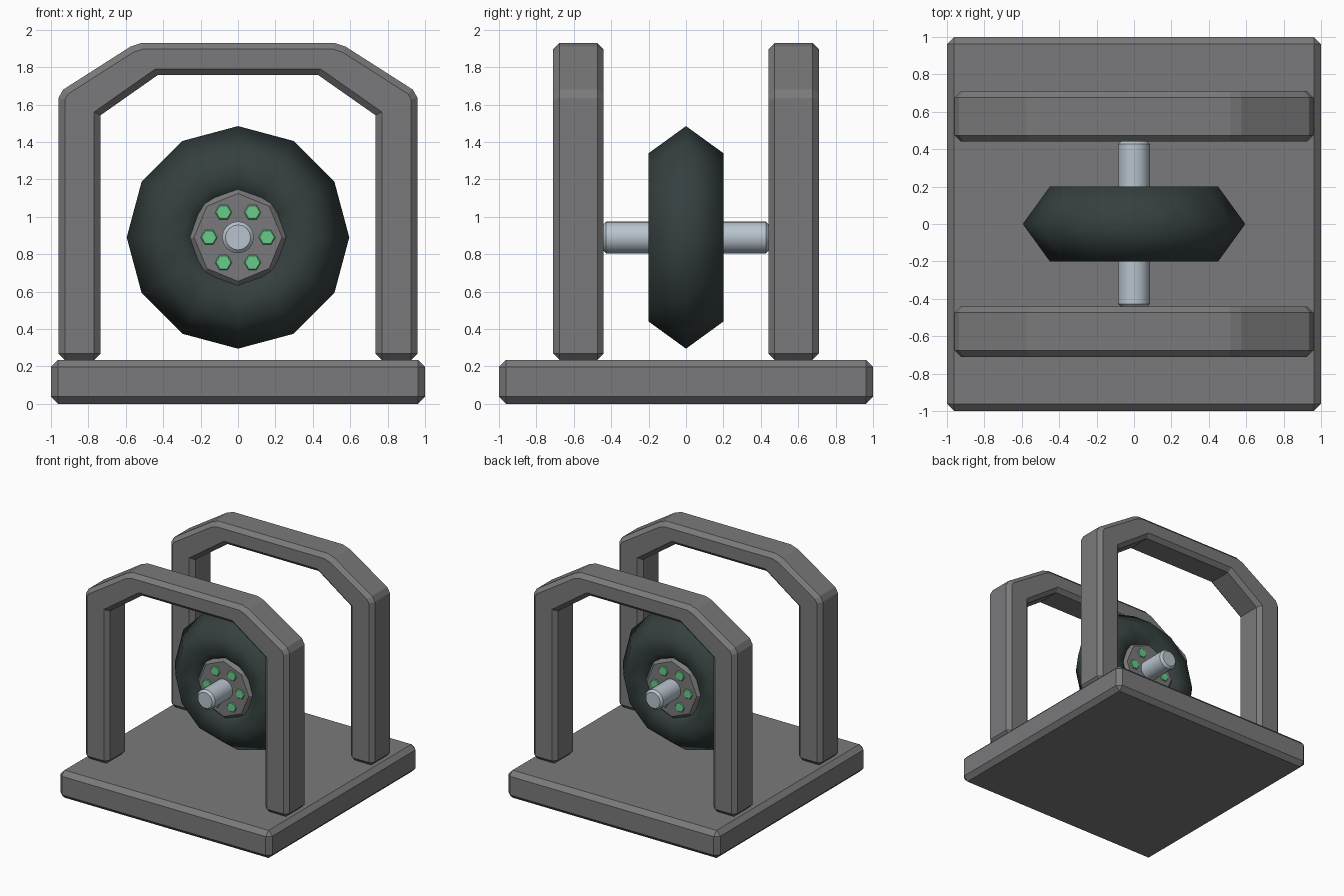
import bpy, bmesh, math

if "Cube" in bpy.data.objects:
    bpy.data.objects.remove(bpy.data.objects["Cube"])

WHEEL_Z = 0.89


def material(name, rgb):
    m = bpy.data.materials.new(name)
    m.diffuse_color = (*rgb, 1)
    m.use_nodes = True
    m.node_tree.nodes["Principled BSDF"].inputs["Base Color"].default_value = m.diffuse_color
    return m


GREY = material("frame grey", (0.195, 0.195, 0.2))
RUBBER = material("dark rubber", (0.036, 0.05, 0.05))
STEEL = material("pale steel", (0.48, 0.55, 0.61))
GREEN = material("bolt green", (0.14, 0.60, 0.26))


def finish(bm, name, mat):
    bmesh.ops.recalc_face_normals(bm, faces=bm.faces[:])
    mesh = bpy.data.meshes.new(name)
    bm.to_mesh(mesh)
    bm.free()
    mesh.materials.append(mat)
    obj = bpy.data.objects.new(name, mesh)
    bpy.context.collection.objects.link(obj)
    return obj


def chamfer(bm, edges, width):
    bmesh.ops.bevel(bm, geom=edges, offset=width, offset_type='OFFSET',
                    segments=1, profile=0.5, affect='EDGES', clamp_overlap=True)


def lathe(name, profile, sides, mat, x=0, z=WHEEL_Z, ring=False):
    """Turn (radius, y) points about a y axis; a ring closes on itself, else ends are capped."""
    bm = bmesh.new()
    loops = []
    for r, y in profile:
        angles = [2 * math.pi * i / sides for i in range(sides)]
        loops.append([bm.verts.new((x + r * math.cos(a), y, z + r * math.sin(a))) for a in angles])
    pairs = list(zip(loops, loops[1:]))
    if ring:
        pairs.append((loops[-1], loops[0]))
    else:
        bm.faces.new(loops[0])
        bm.faces.new(loops[-1])
    for a, b in pairs:
        for i in range(sides):
            j = (i + 1) % sides
            bm.faces.new((a[i], a[j], b[j], b[i]))
    return finish(bm, name, mat)


def rod_profile(r, half, c):
    return [(r - c, -half), (r, -half + c), (r, half - c), (r - c, half)]


# Base slab
bm = bmesh.new()
bmesh.ops.create_cube(bm, size=1)
for v in bm.verts:
    v.co = (v.co.x * 2, v.co.y * 2, (v.co.z + 0.5) * 0.235)
chamfer(bm, bm.edges[:], 0.038)
finish(bm, "base", GREY)

# Two arched frames with softened outer bends
half = [(0.735, 0.235), (0.96, 0.235), (0.96, 1.635), (0.935, 1.68),
        (0.575, 1.91), (0.515, 1.93)]
inner = [(0.43, 1.757), (0.735, 1.543)]
outline = (half + [(-x, z) for x, z in reversed(half)]
           + [(-x, z) for x, z in reversed(inner)] + inner)
for name, y0 in (("front_arch", -0.71), ("back_arch", 0.44)):
    bm = bmesh.new()
    face = bm.faces.new([bm.verts.new((x, y0, z)) for x, z in outline])
    new = bmesh.ops.extrude_face_region(bm, geom=[face])["geom"]
    bmesh.ops.translate(bm, vec=(0, 0.27, 0),
                        verts=[g for g in new if isinstance(g, bmesh.types.BMVert)])
    bmesh.ops.recalc_face_normals(bm, faces=bm.faces[:])
    # rims and feet are chamfered, bends stay as they are
    rims = [e for e in bm.edges
            if abs(e.verts[0].co.y - e.verts[1].co.y) < 0.01 or e.verts[0].co.z < 0.24]
    chamfer(bm, rims, 0.034)
    finish(bm, name, GREY)

# Tyre with a dished centre
tyre = lathe("tyre", [(0.595, 0), (0.45, 0.2), (0.30, 0.2), (0.2, 0.13),
                      (0.2, -0.13), (0.30, -0.2), (0.45, -0.2)], 12, RUBBER, ring=True)
tyre.data.polygons.foreach_set("use_smooth", [True] * len(tyre.data.polygons))

# Hub and axle
lathe("hub", rod_profile(0.265, 0.192, 0.03), 8, GREY)
axle = lathe("axle", rod_profile(0.085, 0.445, 0.018), 16, STEEL)
bpy.context.view_layer.objects.active = axle
axle.select_set(True)
bpy.ops.object.shade_smooth_by_angle(angle=math.radians(30))

# Six hexagonal bolts running through the hub
for i in range(6):
    a = i * math.pi / 3
    lathe(f"bolt_{i + 1}", rod_profile(0.045, 0.2, 0.006), 6, GREEN,
          x=0.155 * math.cos(a), z=WHEEL_Z + 0.155 * math.sin(a))
